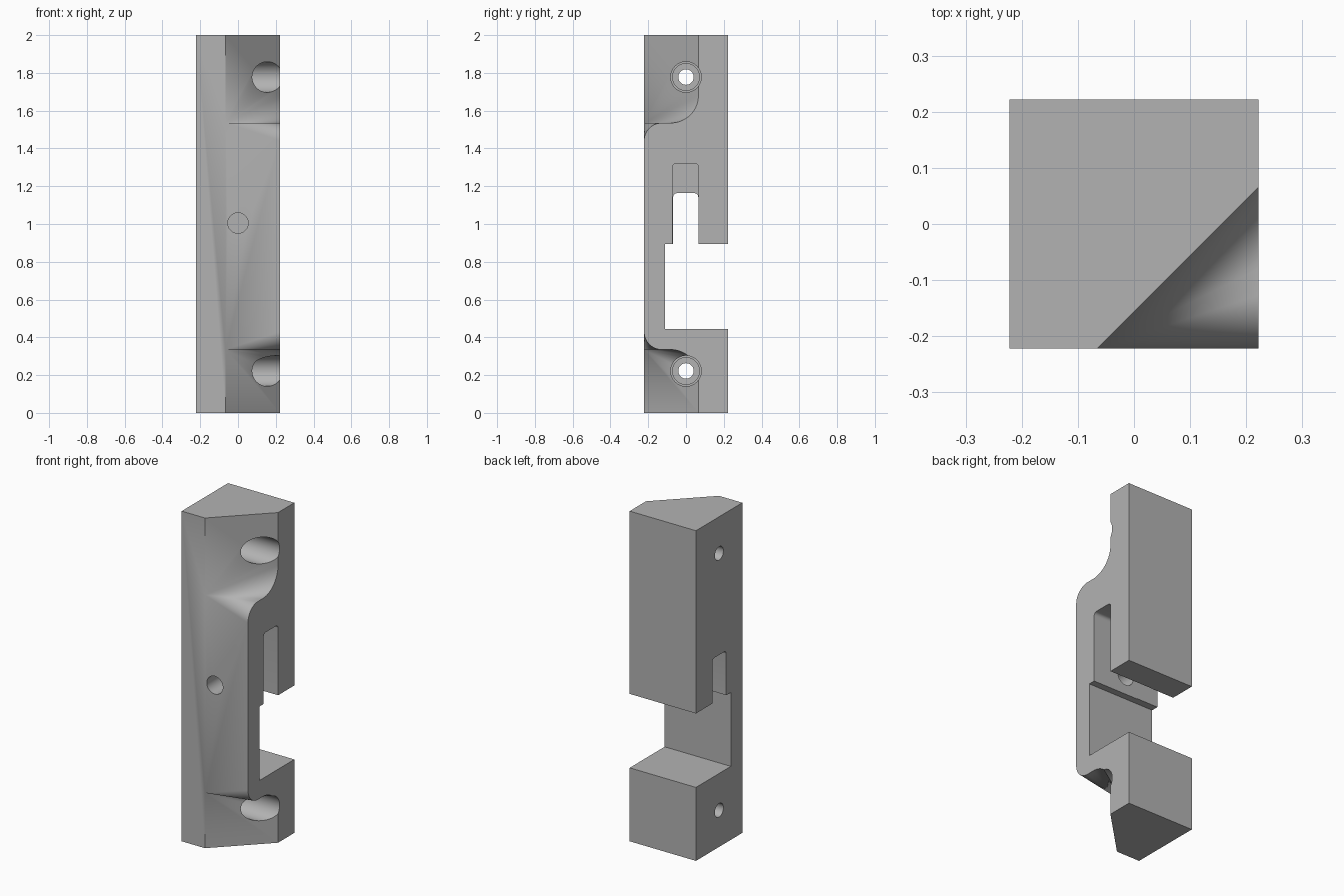
import bpy, bmesh
from math import sin, cos, pi
from mathutils import Vector, Matrix

cube = bpy.data.objects.get("Cube")
if cube:
    bpy.data.objects.remove(cube, do_unlink=True)

H = 0.222                      # half width of the square bar
APEX = Vector((-0.066, -H, 1.535))
MIRROR_Z = 1.87                # lower relief mirrors the upper one

grey = bpy.data.materials.new("plain_grey")
grey.use_nodes = True
colour = (0.45, 0.45, 0.45, 1)
grey.diffuse_color = colour
grey.node_tree.nodes["Principled BSDF"].inputs["Base Color"].default_value = colour


def finish(name, bm):
    bmesh.ops.recalc_face_normals(bm, faces=bm.faces)
    mesh = bpy.data.meshes.new(name)
    bm.to_mesh(mesh)
    bm.free()
    mesh.materials.append(grey)
    obj = bpy.data.objects.new(name, mesh)
    bpy.context.collection.objects.link(obj)
    return obj


def box(name, low, high, round_x=0):
    """Box between two corners, optionally rounding the edges along x."""
    low, high = Vector(low), Vector(high)
    bm = bmesh.new()
    bmesh.ops.create_cube(bm, size=1)
    for v in bm.verts:
        v.co = (low + high) / 2 + v.co * (high - low)
    if round_x:
        edges = [e for e in bm.edges
                 if abs(e.verts[0].co.x - e.verts[1].co.x) > 0.01]
        bmesh.ops.bevel(bm, geom=edges, offset=round_x, segments=6,
                        profile=0.5, affect='EDGES')
    return finish(name, bm)


def rod(name, start, end, radius):
    start, end = Vector(start), Vector(end)
    axis = end - start
    turn = axis.to_track_quat('Z', 'Y').to_matrix().to_4x4()
    bm = bmesh.new()
    bmesh.ops.create_cone(bm, cap_ends=True, segments=48, radius1=radius,
                          radius2=radius, depth=axis.length,
                          matrix=Matrix.Translation((start + end) / 2) @ turn)
    return finish(name, bm)


def corner_relief(name, lower):
    """Corner chamfer that runs out through an S-shaped fan to one point."""
    n, grow, top = 20, 1.1, 2.2
    curve = [(-0.08 + 0.146 * cos(a), 1.681 - 0.146 * sin(a))
             for a in (pi / 2 * i / n for i in range(n + 1))]
    curve += [(-0.127 - 0.095 * sin(a), 1.44 + 0.095 * cos(a))
              for a in (pi / 2 * i / n for i in range(n + 1))]
    curve.append((-0.3, 1.44))
    x = APEX.x + (H - APEX.x) * grow
    section = [Vector((x, APEX.y + (y - APEX.y) * grow,
                       APEX.z + (z - APEX.z) * grow)) for y, z in curve]
    bm = bmesh.new()

    def vert(p):
        return bm.verts.new((p.x, p.y, MIRROR_Z - p.z if lower else p.z))

    def raised(p):
        return vert(Vector((p.x, p.y, top)))

    tip, tip_top = vert(APEX), raised(APEX)
    row = [vert(p) for p in section]
    first_top, last_top = raised(section[0]), raised(section[-1])
    for a, b in zip(row, row[1:]):
        bm.faces.new((tip, a, b))
    bm.faces.new((tip, tip_top, first_top, row[0]))
    bm.faces.new((tip, row[-1], last_top, tip_top))
    bm.faces.new((tip_top, last_top, first_top))
    bm.faces.new(row + [last_top, first_top])
    return finish(name, bm)


def cut(target, cutter):
    mod = target.modifiers.new("cut", 'BOOLEAN')
    mod.operation = 'DIFFERENCE'
    mod.solver = 'EXACT'
    mod.object = cutter
    cutter.hide_render = True
    bpy.context.view_layer.objects.active = target
    bpy.ops.object.modifier_apply(modifier=mod.name)
    bpy.data.objects.remove(cutter, do_unlink=True)


# Square bar
body = box("bracket_body", (-H, -H, 0), (H, H, 2))

# Rear notch, through slot and its deeper side pocket
cut(body, box("rear_notch", (-1, -0.112, 0.445), (1, 1, 0.893)))
cut(body, box("through_slot", (-1, -0.068, 0.7), (1, 0.065, 1.163), 0.02))
cut(body, box("side_pocket", (-0.08, -0.071, 0.71), (1, 0.067, 1.32), 0.02))

# Corner reliefs at the top and bottom
for lower in (False, True):
    cut(body, corner_relief("corner_relief", lower))

# Stepped screw holes
for z in (0.222, 1.778):
    cut(body, rod("screw_head_hole", (-0.06, 0, z), (0.4, 0, z), 0.081))
    cut(body, rod("screw_step", (-0.08, 0, z), (0.4, 0, z), 0.071))
    cut(body, rod("screw_hole", (-0.4, 0, z), (0.4, 0, z), 0.041))

# Front pin hole, opening into the slot
cut(body, rod("pin_hole", (0, -0.4, 1.005), (0, 0, 1.005), 0.054))

# Smooth curved faces, keep edges sharp
for o in bpy.context.selected_objects:
    o.select_set(False)
body.select_set(True)
bpy.context.view_layer.objects.active = body
bpy.ops.object.shade_smooth_by_angle(angle=pi / 7)
